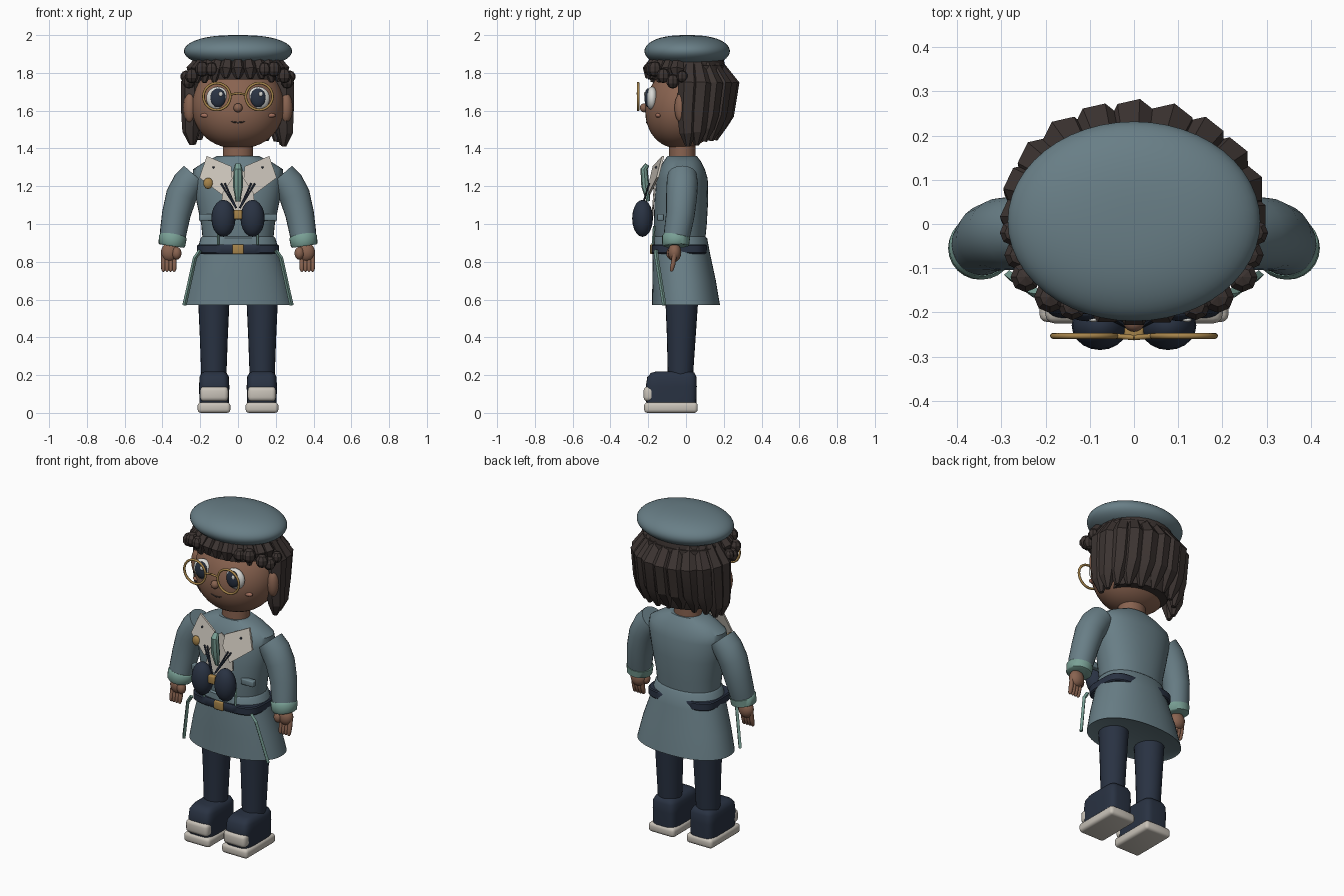
import bpy, bmesh, math, random
from mathutils import Vector, Matrix

random.seed(4)
if "Cube" in bpy.data.objects:
    bpy.data.objects.remove(bpy.data.objects["Cube"], do_unlink=True)


def material(name, r, g, b):
    m = bpy.data.materials.new(name)
    m.use_nodes = True
    m.diffuse_color = (r, g, b, 1)
    m.node_tree.nodes["Principled BSDF"].inputs["Base Color"].default_value = (r, g, b, 1)
    return m


SLATE = material("slate blue cloth", .14, .21, .24)
NAVY = material("navy", .022, .032, .055)
SKIN = material("brown skin", .25, .125, .08)
HAIR = material("dark brown hair", .045, .034, .031)
CREAM = material("cream", .58, .54, .48)
MINT = material("mint trim", .19, .35, .30)
GOLD = material("gold", .38, .23, .07)
BLUSH = material("blush", .36, .16, .11)
WHITE = material("eye white", .70, .70, .67)


def finish(name, bm, mat, smooth=40):
    bmesh.ops.recalc_face_normals(bm, faces=bm.faces)
    me = bpy.data.meshes.new(name)
    bm.to_mesh(me)
    bm.free()
    me.materials.append(mat)
    ob = bpy.data.objects.new(name, me)
    bpy.context.collection.objects.link(ob)
    if smooth:
        bpy.ops.object.select_all(action='DESELECT')
        ob.select_set(True)
        bpy.context.view_layer.objects.active = ob
        bpy.ops.object.shade_smooth_by_angle(angle=math.radians(smooth))
    return ob


def skin_rings(name, rings, mat, smooth):
    # Joins rings of points into a capped skin
    bm = bmesh.new()
    vs = [[bm.verts.new(p) for p in ring] for ring in rings]
    n = len(vs[0])
    for a, b in zip(vs, vs[1:]):
        for i in range(n):
            j = (i + 1) % n
            bm.faces.new((a[i], a[j], b[j], b[i]))
    bm.faces.new(vs[0])
    bm.faces.new(vs[-1])
    return finish(name, bm, mat, smooth)


def loft(name, sections, mat, x=0, power=2.0, n=40, smooth=40):
    # Sections are (z, centre y, half width, half depth)
    def pt(a, c):
        return math.copysign(abs(a) ** (2 / power), a) * c
    rings = [[(x + pt(math.cos(2 * math.pi * i / n), rx), cy + pt(math.sin(2 * math.pi * i / n), ry), z)
              for i in range(n)] for z, cy, rx, ry in sections]
    return skin_rings(name, rings, mat, smooth)


def tube(name, points, radii, mat, n=16, smooth=50, flat=1.0):
    pts = [Vector(p) for p in points]
    rings = []
    for k, p in enumerate(pts):
        t = (pts[min(k + 1, len(pts) - 1)] - pts[max(k - 1, 0)]).normalized()
        ref = Vector((0, 1, 0)) if abs(t.y) < .9 else Vector((0, 0, 1))
        u = ref.cross(t).normalized()
        v = t.cross(u)
        rings.append([p + radii[k] * (u * math.cos(2 * math.pi * i / n) + v * flat * math.sin(2 * math.pi * i / n))
                      for i in range(n)])
    return skin_rings(name, rings, mat, smooth)


def ball(name, centre, radii, mat, seg=28, smooth=60):
    bm = bmesh.new()
    bmesh.ops.create_uvsphere(bm, u_segments=seg, v_segments=max(5, seg // 2), radius=1,
                              matrix=Matrix.Translation(centre) @ Matrix.Diagonal((*radii, 1)))
    return finish(name, bm, mat, smooth)


def block(name, centre, size, mat, bevel=0.0):
    bm = bmesh.new()
    bmesh.ops.create_cube(bm, size=1, matrix=Matrix.Translation(centre) @ Matrix.Diagonal((*size, 1)))
    if bevel:
        bmesh.ops.bevel(bm, geom=bm.edges[:], offset=bevel, segments=3, profile=.5, affect='EDGES')
    return finish(name, bm, mat, 35)


def plate(name, pts, thick, mat):
    front = [(x, y - thick, z) for x, y, z in pts]
    return skin_rings(name, [pts, front], mat, 0)


def hoop(name, centre, major, minor, mat):
    c = Vector(centre)
    bm = bmesh.new()
    n, m = 36, 8
    grid = []
    for i in range(n):
        a = 2 * math.pi * i / n
        d = Vector((math.cos(a), 0, math.sin(a)))
        grid.append([bm.verts.new(c + d * (major + minor * math.cos(b)) + Vector((0, minor * math.sin(b), 0)))
                     for b in (2 * math.pi * j / m for j in range(m))])
    for i in range(n):
        for j in range(m):
            p, q, k = grid[i], grid[(i + 1) % n], (j + 1) % m
            bm.faces.new((p[j], q[j], q[k], p[k]))
    return finish(name, bm, mat, 60)


# Coat and belt
loft("coat_torso", [(.90, -.03, .185, .13), (1.0, -.03, .195, .14), (1.12, -.025, .22, .142), (1.24, -.02, .242, .135),
                    (1.29, -.02, .238, .12), (1.33, -.02, .175, .1), (1.36, -.02, .11, .078)], SLATE, power=2.2)
loft("coat_skirt", [(.575, 0, .285, .17), (.57, 0, .295, .18), (.7, -.01, .265, .168), (.84, -.025, .222, .153),
                    (.925, -.03, .198, .142), (.935, -.03, .188, .132)], SLATE, power=2.2)
loft("belt", [(.842, -.035, .212, .142), (.848, -.035, .218, .147), (.885, -.035, .218, .147), (.891, -.035, .212, .142)],
     NAVY, power=4)
block("belt_buckle", (0, -.182, .866), (.06, .016, .052), GOLD, .006)

# Head, neck and face
loft("neck", [(1.32, -.02, .08, .07), (1.44, -.02, .08, .07)], SKIN)
loft("head", [(1.625 + .225 * math.sin(a), -.01 + .02 * math.sin(a), .246 * math.cos(a) ** .9, .205 * math.cos(a) ** .9)
              for a in (math.radians(-88 + 8 * i) for i in range(23))], SKIN, smooth=80)
ball("nose", (0, -.222, 1.615), (.024, .022, .024), SKIN, 16)
tube("mouth", [(.04 * t, -.205 - .003 * (1 - t * t), 1.537 + .008 * t * t) for t in (-1, -.5, 0, .5, 1)],
     [.002, .004, .004, .004, .002], HAIR, 6)

# Beret
loft("beret", [(1.915 + .085 * math.sin(a), .006, .286 * math.cos(a) ** .8, .226 * math.cos(a) ** .8)
               for a in (math.radians(-87 + 6 * i) for i in range(30))], SLATE, n=48, smooth=80)

# Hair: cap, back locks and fringe
loft("hair_cap", [(1.765, 0, .236, .2), (1.80, .005, .245, .21), (1.87, .01, .22, .19)], HAIR, n=24)
loft("hair_back", [(1.46, .05, .17, .12), (1.56, .06, .215, .15), (1.7, .06, .235, .16), (1.84, .05, .23, .16)], HAIR, n=24)
for i in range(11):
    a = math.radians(-4 + 18.8 * i)
    c, s = math.cos(a), math.sin(a)
    tip = 1.41 + .04 * max(0, s) + random.uniform(-.005, .02)
    tube(f"back_lock_{i + 1}", [(.19 * c, .03 + .13 * s, 1.84), (.245 * c, .03 + .195 * s, 1.74),
                                (.245 * c, .02 + .18 * s, 1.58), (.25 * c, .02 + .155 * s, tip + .07),
                                (.243 * c, .02 + .14 * s, tip)],
         [.04, .06, .056, .045, .014], HAIR, 7, 20)
for i in range(11):
    a = math.radians(194 + 15.2 * i)
    c, s = math.cos(a), math.sin(a)
    low = 1.75 + random.uniform(-.005, .025)
    tube(f"fringe_lock_{i + 1}", [(.21 * c, .17 * s, 1.86), (.24 * c, .195 * s, 1.815), (.25 * c, .205 * s, low)],
         [.03, .042, .012], HAIR, 6, 0)

for side, s in (("left", 1), ("right", -1)):
    def at(x, y, z):
        return (s * x, y, z)

    # Temple curls, ears and face details
    for k, (x, y, z, r) in enumerate([(.26, -.07, 1.755, .035), (.245, -.12, 1.785, .036), (.19, -.165, 1.82, .038),
                                      (.275, -.02, 1.78, .03), (.14, -.185, 1.82, .034)]):
        ball(f"{side}_curl_{k + 1}", at(x, y, z), (r, r, r * 1.1), HAIR, 8, 0)
    ball(f"{side}_ear", at(.255, -.025, 1.615), (.034, .036, .08), SKIN, 20)
    ball(f"{side}_eye", at(.108, -.18, 1.665), (.06, .032, .062), WHITE)
    ball(f"{side}_iris", at(.106, -.2, 1.668), (.041, .02, .05), NAVY)
    ball(f"{side}_eye_glint", at(.106 + .014 * s, -.217, 1.688), (.011, .005, .013), WHITE, 12)
    ball(f"{side}_cheek", at(.165, -.146, 1.575), (.035, .016, .013), BLUSH, 16)
    hoop(f"{side}_lens_rim", at(.112, -.253, 1.675), .071, .007, GOLD)
    tube(f"{side}_glasses_bridge", [at(.045, -.253, 1.685), at(0, -.257, 1.692)], [.006, .006], GOLD, 8)

    # Sleeve, cuff and hand
    tube(f"{side}_sleeve", [at(.228, -.02, 1.257), at(.265, -.02, 1.215), at(.3, -.023, 1.15), at(.327, -.03, 1.05),
                            at(.342, -.045, .96), at(.348, -.053, .91)],
         [.078, .083, .082, .076, .071, .066], SLATE, 24)
    tube(f"{side}_cuff", [at(.344, -.051, .938), at(.345, -.052, .932), at(.35, -.055, .89), at(.351, -.055, .883)],
         [.068, .074, .071, .064], MINT, 24)
    ball(f"{side}_palm", at(.362, -.06, .85), (.046, .035, .05), SKIN, 20)
    ball(f"{side}_thumb", at(.325, -.078, .845), (.026, .026, .034), SKIN, 16)
    for k in range(4):
        x = .338 + .019 * k
        tube(f"{side}_finger_{k + 1}", [at(x, -.06, .84), at(x, -.068, .79), at(x, -.076, .757), at(x, -.078, .748)],
             [.013, .013, .011, .005], SKIN, 10)

    # Trouser leg and shoe
    loft(f"{side}_leg", [(.18, -.03, .066, .066), (.4, -.025, .074, .076), (.62, -.022, .084, .088)], NAVY, s * .128, n=24)
    loft(f"{side}_shoe", [(.045, -.078, .078, .132), (.14, -.078, .08, .135), (.19, -.075, .078, .13),
                          (.212, -.07, .066, .115), (.22, -.065, .05, .09)], NAVY, s * .126, 5, smooth=60)
    block(f"{side}_toe_cap", at(.126, -.195, .1), (.15, .06, .078), CREAM, .022)
    block(f"{side}_sole", at(.127, -.08, .028), (.174, .284, .056), CREAM, .018)

    # Collar, shirt and coat trim
    plate(f"{side}_lapel", [at(.165, -.115, 1.36), at(.035, -.165, 1.305), at(.03, -.18, 1.24), at(.085, -.19, 1.155),
                            at(.205, -.145, 1.245)], .012, CREAM)
    ball(f"{side}_lapel_stud", at(.13, -.158, 1.3), (.006, .008, .006), NAVY, 8)
    plate(f"{side}_shirt_front", [at(0, -.155, 1.3), at(.07, -.155, 1.25), at(.09, -.17, 1.1), at(0, -.175, 1.02)],
          .008, CREAM)
    tube(f"{side}_skirt_trim", [at(.2, -.16, .86), at(.228, -.155, .82), at(.283, -.115, .57)], [.011] * 3, MINT, 4, 0)
    tube(f"{side}_waist_trim", [at(.105, -.168, .99), at(.105, -.175, .89)], [.007] * 2, MINT, 4, 0)
    block(f"{side}_pocket_flap", at(.165, -.135, 1.035), (.085, .035, .035), SLATE, .006)

    # Field glasses and neck strap
    ball(f"{side}_field_glass", at(.077, -.23, 1.03), (.064, .055, .098), NAVY, 20)
    for k, x in enumerate((.07, .09)):
        tube(f"{side}_strap_{k + 1}", [at(.01, -.235, 1.085), at(x, -.195, 1.215)], [.005] * 2, NAVY, 6)

block("field_glass_bridge", (0, -.245, 1.05), (.045, .03, .05), GOLD, .007)
tube("tie", [(0, -.205, 1.315), (0, -.222, 1.29), (0, -.215, 1.2), (0, -.2, 1.12)], [.016, .024, .027, .012], MINT, 8, 20, .8)
ball("collar_badge", (-.158, -.175, 1.215), (.026, .014, .03), GOLD, 12)
